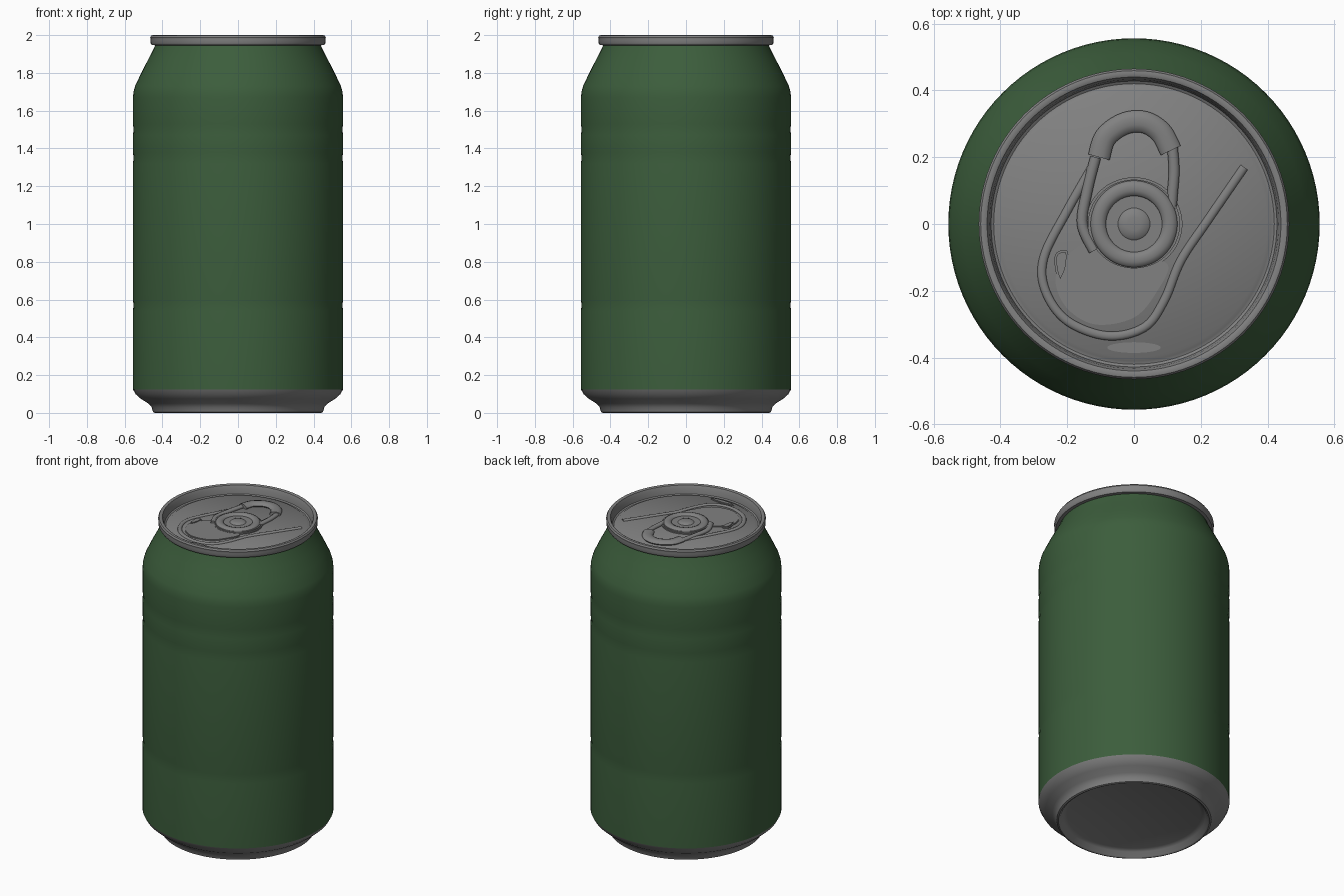
import bpy, bmesh, math

cube = bpy.data.objects.get("Cube")
if cube:
    bpy.data.objects.remove(cube, do_unlink=True)

FLOOR = 1.95  # height of the sunken lid panel


def material(name, colour):
    m = bpy.data.materials.new(name)
    m.use_nodes = True
    m.diffuse_color = colour
    bsdf = m.node_tree.nodes["Principled BSDF"]
    bsdf.inputs["Base Color"].default_value = colour
    bsdf.inputs["Roughness"].default_value = 0.5
    return m


GREEN = material("green paint", (0.045, 0.11, 0.045, 1))
METAL = material("grey metal", (0.22, 0.22, 0.22, 1))


def finish(obj, mat, angle=40):
    obj.data.materials.clear()
    obj.data.materials.append(mat)
    bpy.ops.object.select_all(action="DESELECT")
    obj.select_set(True)
    bpy.context.view_layer.objects.active = obj
    bpy.ops.object.shade_smooth_by_angle(angle=math.radians(angle))


def add_mesh(name, bm, mat, angle=40):
    bmesh.ops.recalc_face_normals(bm, faces=bm.faces)
    mesh = bpy.data.meshes.new(name)
    bm.to_mesh(mesh)
    bm.free()
    obj = bpy.data.objects.new(name, mesh)
    bpy.context.collection.objects.link(obj)
    finish(obj, mat, angle)
    return obj


def lathe(name, profile, mat, steps=96, angle=40, outward=1):
    """Spin (radius, height) points around z; the profile runs bottom to top on the outside."""
    bm = bmesh.new()
    verts = [bm.verts.new((r, 0, z)) for r, z in profile]
    edges = [bm.edges.new(pair) for pair in zip(verts, verts[1:])]
    bmesh.ops.spin(bm, geom=verts + edges, cent=(0, 0, 0), axis=(0, 0, 1),
                   angle=math.tau, steps=steps, use_duplicate=False)
    bmesh.ops.remove_doubles(bm, verts=bm.verts, dist=0.0001)
    return add_mesh(name, bm, mat, angle)


def smooth_path(points, closed, steps=8):
    """Catmull-Rom curve through a few 2D points."""
    n = len(points)
    get = (lambda i: points[i % n]) if closed else (lambda i: points[min(max(i, 0), n - 1)])
    out = []
    for i in range(n if closed else n - 1):
        a, b, c, d = (get(i + k) for k in (-1, 0, 1, 2))
        for s in range(steps):
            t = s / steps
            out.append(tuple(0.5 * (2 * q + (r - p) * t + (2 * p - 5 * q + 4 * r - u) * t * t
                                    + (3 * q - p - 3 * r + u) * t ** 3)
                             for p, q, r, u in zip(a, b, c, d)))
    return out if closed else out + [points[-1]]


def bead(name, points, width, height, z, closed=False):
    """Raised, flattened bead that follows a path on the lid."""
    path = smooth_path(points, closed)
    curve = bpy.data.curves.new(name, "CURVE")
    curve.dimensions = "3D"
    curve.bevel_depth = width
    curve.bevel_resolution = 3
    curve.use_fill_caps = True
    spline = curve.splines.new("POLY")
    spline.points.add(len(path) - 1)
    for p, (x, y) in zip(spline.points, path):
        p.co = (x, y, 0, 1)
    spline.use_cyclic_u = closed
    obj = bpy.data.objects.new(name, curve)
    bpy.context.collection.objects.link(obj)
    bpy.ops.object.select_all(action="DESELECT")
    obj.select_set(True)
    bpy.context.view_layer.objects.active = obj
    bpy.ops.object.convert(target="MESH")
    obj = bpy.context.view_layer.objects.active
    for v in obj.data.vertices:
        v.co.z = z + v.co.z * height / width
    finish(obj, METAL, 60)


def plate(name, points, z, thickness):
    """Thin plate with a rounded outline and a chamfered upper edge."""
    bm = bmesh.new()
    face = bm.faces.new([bm.verts.new((x, y, z)) for x, y in smooth_path(points, True)])
    if face.normal.z < 0:
        face.normal_flip()
    top = bmesh.ops.extrude_face_region(bm, geom=[face])["geom"]
    bmesh.ops.translate(bm, vec=(0, 0, thickness),
                        verts=[g for g in top if isinstance(g, bmesh.types.BMVert)])
    rim = [e for e in bm.edges if all(v.co.z > z + thickness / 2 for v in e.verts)]
    bmesh.ops.bevel(bm, geom=rim, offset=thickness * 0.5, segments=2, affect="EDGES")
    add_mesh(name, bm, METAL, 50)


def ellipse(cx, cy, rx, ry, count=12):
    return [(cx + rx * math.cos(math.tau * i / count), cy + ry * math.sin(math.tau * i / count))
            for i in range(count)]


# Painted wall with faint rolled grooves and the tapered shoulder
wall = [(0.556, 0.125)]
for z in (0.57, 1.35, 1.5):
    wall += [(0.556, z - 0.03), (0.553, z), (0.556, z + 0.03)]
wall += [(0.556, 1.67), (0.553, 1.70), (0.545, 1.73), (0.512, 1.80),
         (0.476, 1.87), (0.445, 1.93), (0.435, 1.955)]
lathe("painted_wall", wall, GREEN)

# Bare metal base with a standing rim and recessed underside
lathe("base", [(0, 0.045), (0.39, 0.04), (0.415, 0.03), (0.43, 0.005), (0.44, 0), (0.45, 0.004),
               (0.457, 0.03), (0.475, 0.05), (0.515, 0.075), (0.543, 0.10), (0.556, 0.125)], METAL)

# Rolled rim and sunken lid panel
lathe("lid", [(0.43, 1.945), (0.457, 1.948), (0.464, 1.96), (0.462, 1.975), (0.465, 1.988),
              (0.459, 1.998), (0.449, 2.0), (0.44, 1.996), (0.433, 1.98), (0.428, 1.945),
              (0.42, 1.94), (0.41, 1.942), (0.40, FLOOR), (0, FLOOR)], METAL)

# Pressed ridge around the opening and its long straight arm
bead("opening_ridge", [(-0.12, 0.18), (-0.20, 0.04), (-0.27, -0.10), (-0.265, -0.20),
                       (-0.20, -0.29), (-0.08, -0.335), (0.03, -0.31), (0.09, -0.23),
                       (0.14, -0.11), (0.22, 0.01), (0.33, 0.17)], 0.013, 0.008, FLOOR)
plate("opening_panel", [(-0.23, -0.14), (-0.21, -0.24), (-0.12, -0.30), (0.0, -0.28),
                        (0.07, -0.2), (0.10, -0.12), (0.0, -0.10), (-0.13, -0.05)], FLOOR, 0.006)

# Pull tab: nose plate, side bars, finger loop and rivet ring
plate("tab_nose", ellipse(0, 0, 0.145, 0.14), FLOOR, 0.014)
bead("tab_side_left", [(-0.115, 0.2), (-0.14, 0.1), (-0.155, 0.0), (-0.12, -0.08)],
     0.016, 0.012, FLOOR + 0.006)
bead("tab_side_right", [(0.115, 0.23), (0.12, 0.16), (0.115, 0.09), (0.11, 0.02)],
     0.016, 0.012, FLOOR + 0.006)
bead("finger_loop", [(-0.105, 0.2), (-0.085, 0.26), (-0.03, 0.30), (0.03, 0.305),
                     (0.08, 0.275), (0.11, 0.22)], 0.033, 0.016, FLOOR + 0.008)
bead("rivet_ring", ellipse(0, 0, 0.107, 0.107), 0.024, 0.014, FLOOR + 0.012, closed=True)
lathe("rivet", [(0.05, FLOOR + 0.012), (0.042, FLOOR + 0.02), (0.02, FLOOR + 0.024),
                (0, FLOOR + 0.024)], METAL, steps=32)

# Small raised marks near the lid edge
plate("front_bump", ellipse(0, -0.37, 0.08, 0.016), FLOOR, 0.007)
plate("side_bump", [(-0.235, -0.09), (-0.2, -0.08), (-0.2, -0.13), (-0.22, -0.17),
                    (-0.235, -0.14)], FLOOR, 0.012)
